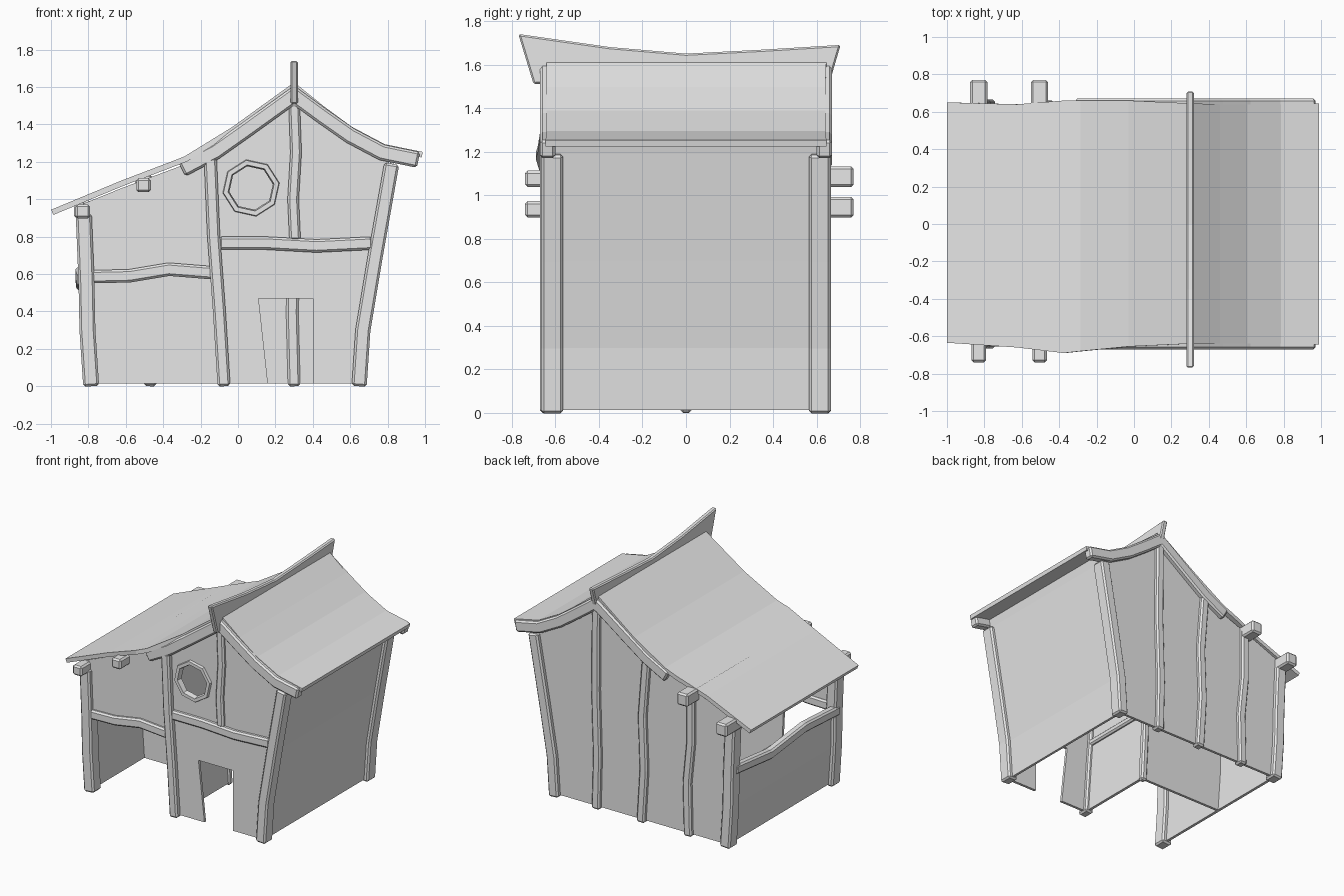
import bpy
import bmesh
import math
from mathutils import Vector

cube = bpy.data.objects.get("Cube")
if cube:
    bpy.data.objects.remove(cube, do_unlink=True)

plaster = bpy.data.materials.new("plain light grey")
plaster.use_nodes = True
GREY = (0.8, 0.8, 0.8, 1)
plaster.diffuse_color = GREY
plaster.node_tree.nodes["Principled BSDF"].inputs["Base Color"].default_value = GREY


def finish(name, bm, thickness=0, bevel=0):
    bmesh.ops.recalc_face_normals(bm, faces=bm.faces)
    mesh = bpy.data.meshes.new(name)
    bm.to_mesh(mesh)
    bm.free()
    mesh.materials.append(plaster)
    obj = bpy.data.objects.new(name, mesh)
    bpy.context.collection.objects.link(obj)
    if thickness:
        mod = obj.modifiers.new("Thickness", 'SOLIDIFY')
        mod.thickness = thickness
        mod.offset = 0
    if bevel:
        mod = obj.modifiers.new("Worn edges", 'BEVEL')
        mod.width = bevel
        mod.segments = 1
        mod.limit_method = 'ANGLE'
        mod.angle_limit = math.radians(40)
    return obj


def beam(name, path, side, width, depth, bevel=0.012):
    """Sweep a rectangle along a bent path; depth lies along the side axis."""
    pts = [Vector(p) for p in path]
    side = Vector(side)
    segs = [(b - a).normalized() for a, b in zip(pts, pts[1:])]
    bm = bmesh.new()
    rings = []
    for i, p in enumerate(pts):
        before, after = segs[max(i - 1, 0)], segs[min(i, len(segs) - 1)]
        t = (before + after).normalized()
        n = t.cross(side).normalized() * (width / 2 / t.dot(after))
        d = side * depth / 2
        rings.append([bm.verts.new(p + v) for v in (n + d, n - d, -n - d, -n + d)])
    for a, b in zip(rings, rings[1:]):
        for k in range(4):
            bm.faces.new((a[k], a[(k + 1) % 4], b[(k + 1) % 4], b[k]))
    bm.faces.new(rings[0])
    bm.faces.new(rings[-1][::-1])
    return finish(name, bm, bevel=bevel)


def wall(name, y, outline, hole=None, thickness=0.02):
    """Flat wall facing front or back, with an optional opening."""
    bm = bmesh.new()
    edges = []
    for loop in filter(None, (outline, hole)):
        vs = [bm.verts.new((x, y, z)) for x, z in loop]
        edges += [bm.edges.new((a, b)) for a, b in zip(vs, vs[1:] + vs[:1])]
    bmesh.ops.triangle_fill(bm, use_beauty=True, edges=edges)
    return finish(name, bm, thickness)


def at_y(profile, y):
    return [(x, y, z) for x, z in profile]


def octagon(r):
    return [(0.07 + r * math.cos(math.radians(45 * k + 10)),
             1.06 + r * math.sin(math.radians(45 * k + 10))) for k in range(8)]


Y = (0, 1, 0)
X = (1, 0, 0)
FRONT, BACK = -0.62, 0.62

# Bent outlines shared by posts and side walls, bottom to top
right_line = [(0.648, 0), (0.668, 0.3), (0.735, 0.7), (0.822, 1.19)]
middle_line = [(-0.075, 0), (-0.1, 0.4), (-0.13, 0.8), (-0.148, 1.22)]
left_line = [(-0.785, 0), (-0.805, 0.3), (-0.81, 0.55), (-0.825, 0.92)]

# Corner posts
for tag, y in (("front", -0.615), ("back", 0.615)):
    beam(tag + "_right_side_post", at_y(right_line, y), Y, 0.08, 0.1)
    beam(tag + "_left_side_post", at_y(left_line, y), Y, 0.085, 0.1)
beam("front_middle_post", at_y(middle_line, -0.625), Y, 0.068, 0.09)
beam("porch_corner_post", at_y([(-0.08, 0), (-0.1, 0.4), (-0.12, 1.2)], 0), Y, 0.05, 0.05)

# Posts on the back wall
back_posts = {
    "ridge": [(0.3, 0), (0.29, 0.4), (0.305, 0.9), (0.3, 1.52)],
    "middle": [(-0.075, 0), (-0.1, 0.4), (-0.085, 0.8), (-0.12, 1.24)],
    "porch": [(-0.47, 0), (-0.46, 0.4), (-0.49, 0.7), (-0.49, 1.1)],
}
for tag, line in back_posts.items():
    beam("back_" + tag + "_post", at_y(line, 0.625), Y, 0.066, 0.07)

# Front timbers
beam("gable_post", at_y([(0.305, 0.78), (0.295, 1.0), (0.31, 1.25), (0.3, 1.52)], -0.63),
     Y, 0.06, 0.05)
beam("house_cross_beam", at_y([(-0.1, 0.765), (0.15, 0.765), (0.42, 0.75), (0.72, 0.765)], -0.63),
     Y, 0.07, 0.06)
beam("porch_cross_beam", at_y([(-0.8, 0.585), (-0.58, 0.59), (-0.37, 0.625), (-0.12, 0.605)], -0.625),
     Y, 0.07, 0.06)
beam("left_side_cross_beam", [(-0.83, -0.62, 0.57), (-0.84, -0.2, 0.6),
                              (-0.835, 0.2, 0.55), (-0.83, 0.62, 0.59)], X, 0.07, 0.06)
beam("partition_cross_beam", [(-0.105, -0.6, 0.58), (-0.105, 0, 0.58)], X, 0.05, 0.05)

# Front wall of the house with doorway and round window
gable = [(0.81, 1.22), (0.6, 1.34), (0.45, 1.45), (0.3, 1.57), (0.0, 1.35), (-0.148, 1.26)]
doorway = [(0.16, 0.015), (0.11, 0.47), (0.4, 0.47), (0.4, 0.015)]
wall("front_wall", FRONT,
     [(-0.075, 0.015)] + doorway + [(0.648, 0.015)] + right_line[1:3] + gable
     + middle_line[2:0:-1], octagon(0.125))

# Octagonal window frame
bm = bmesh.new()
rings = [[bm.verts.new((x, y, z)) for x, z in octagon(r)]
         for r, y in ((0.158, -0.61), (0.15, -0.65), (0.125, -0.65), (0.118, -0.61))]
for a, b in zip(rings, rings[1:] + rings[:1]):
    for k in range(8):
        j = (k + 1) % 8
        bm.faces.new((a[k], a[j], b[j], b[k]))
finish("window_frame", bm)

# Porch walls and back wall
porch_top = [(-0.148, 1.26), (-0.3, 1.18), (-0.62, 1.06), (-0.83, 0.975)]
wall("porch_upper_wall", FRONT, [(-0.82, 0.58), (-0.37, 0.61), (-0.12, 0.6)] + porch_top)
wall("porch_rear_wall", 0, [(-0.785, 0.015), (-0.08, 0.015), (-0.12, 0.6)] + porch_top
     + left_line[2:0:-1])
wall("back_wall", BACK, [(-0.785, 0.015), (0.648, 0.015)] + right_line[1:3] + gable
     + porch_top[1:] + left_line[2:0:-1])

# Bent side walls
beam("right_side_wall", at_y([(0.648, 0.015)] + right_line[1:] + [(0.835, 1.25)], 0),
     Y, 0.02, 1.24, 0)
beam("left_side_wall", at_y([(-0.785, 0.015)] + left_line[1:3] + [(-0.812, 0.58)], 0),
     Y, 0.02, 1.24, 0)
beam("porch_partition", at_y([(-0.075, 0.015)] + middle_line[1:], -0.31), Y, 0.02, 0.62, 0)

# Roof sheet: x, z, front edge, back edge
roof_rows = [(-0.993, 0.93, -0.635, 0.65), (-0.62, 1.085, -0.66, 0.64),
             (-0.37, 1.18, -0.69, 0.66), (-0.28, 1.215, -0.68, 0.66),
             (-0.02, 1.375, -0.655, 0.66), (0.3, 1.61, -0.64, 0.645),
             (0.45, 1.485, -0.64, 0.64), (0.6, 1.375, -0.64, 0.64),
             (0.78, 1.28, -0.64, 0.64), (0.985, 1.238, -0.645, 0.645)]
bm = bmesh.new()
rows = [[bm.verts.new((x, y, z)) for y in (f, b)] for x, z, f, b in roof_rows]
for a, b in zip(rows, rows[1:]):
    bm.faces.new((a[0], a[1], b[1], b[0]))
finish("roof", bm, 0.03)

# Barge boards under the roof edge at both gables
barge = [(-0.3, 1.16), (-0.12, 1.255), (0.05, 1.375), (0.3, 1.555), (0.45, 1.445),
         (0.6, 1.34), (0.77, 1.25), (0.965, 1.21)]
for tag, y in (("front", -0.635), ("back", 0.635)):
    beam(tag + "_barge_board", at_y(barge, y), Y, 0.085, 0.07)

# Upswept ridge board
bm = bmesh.new()
ridge = [(-0.77, 1.74), (-0.35, 1.68), (0, 1.65), (0.35, 1.668), (0.71, 1.69),
         (0.66, 1.52), (0, 1.55), (-0.7, 1.51)]
face = bm.faces.new([bm.verts.new((0.3, y, z)) for y, z in ridge])
finish("ridge_board", bm, 0.04, 0.008)

# Roof beams poking out under the long slope
for tag, x, z in (("lower", -0.83, 0.935), ("upper", -0.505, 1.075)):
    beam(tag + "_beam_front", [(x, -0.74, z), (x, 0, z)], X, 0.075, 0.078)
    beam(tag + "_beam_back", [(x, 0, z + 0.01), (x, 0.77, z + 0.01)], X, 0.095, 0.092)
